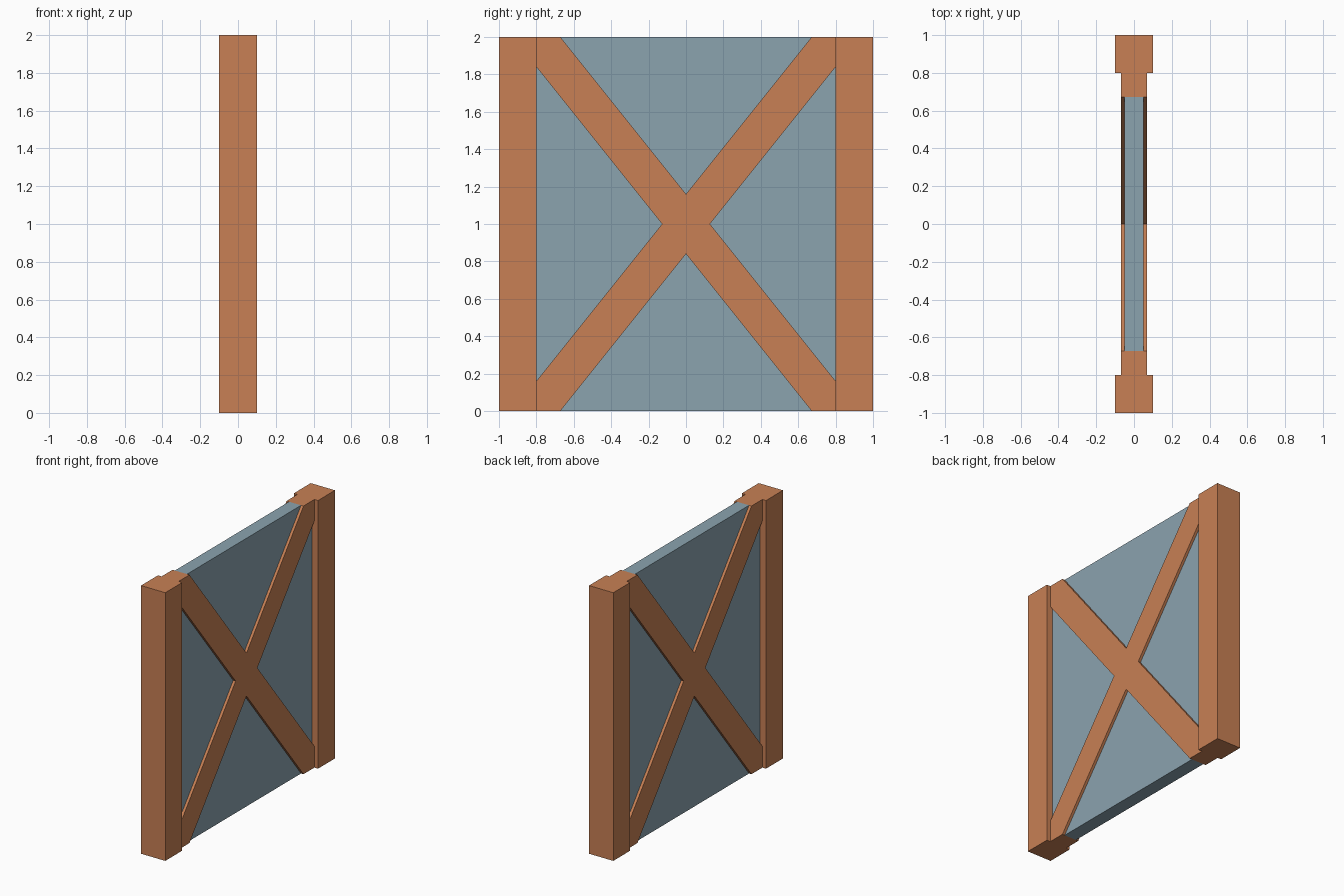
import bpy, bmesh

if "Cube" in bpy.data.objects:
    bpy.data.objects.remove(bpy.data.objects["Cube"])


def material(name, color):
    m = bpy.data.materials.new(name)
    m.diffuse_color = (*color, 1)
    m.use_nodes = True
    m.node_tree.nodes["Principled BSDF"].inputs["Base Color"].default_value = m.diffuse_color
    return m


wood = material("wood", (0.58, 0.216, 0.089))
pane = material("pane", (0.258, 0.366, 0.429))


def extrude_x(name, profile, half, mat):
    """Solid from a (y, z) outline, running from x = -half to x = half."""
    bm = bmesh.new()
    face = bm.faces.new([bm.verts.new((-half, y, z)) for y, z in profile])
    ext = bmesh.ops.extrude_face_region(bm, geom=[face], use_keep_orig=True)
    verts = [g for g in ext["geom"] if isinstance(g, bmesh.types.BMVert)]
    bmesh.ops.translate(bm, verts=verts, vec=(2 * half, 0, 0))
    bmesh.ops.recalc_face_normals(bm, faces=bm.faces)
    mesh = bpy.data.meshes.new(name)
    bm.to_mesh(mesh)
    bm.free()
    mesh.materials.append(mat)
    obj = bpy.data.objects.new(name, mesh)
    bpy.context.collection.objects.link(obj)
    return obj


def mirrored(quarter):
    """Complete an upper-right outline about the centre (y = 0, z = 1)."""
    pts = []
    for sy, sz in ((1, 1), (-1, 1), (-1, -1), (1, -1)):
        part = quarter if sy * sz > 0 else quarter[::-1]
        for y, z in part:
            p = (sy * y, 1 + sz * z)
            if p not in pts:
                pts.append(p)
    return pts


# Upright posts at both ends
for name, y0, y1 in (("front_post", -1, -0.8), ("back_post", 0.8, 1)):
    extrude_x(name, [(y0, 0), (y1, 0), (y1, 2), (y0, 2)], 0.1, wood)

# X-shaped brace in one piece, trimmed to the opening
extrude_x("cross_brace", mirrored([(0.128, 0), (0.8, 0.84), (0.8, 1),
                                   (0.672, 1), (0, 0.16)]), 0.07, wood)

# Thin infill panel, its corners tucked inside the brace
extrude_x("panel", mirrored([(0.8, 0.84), (0.672, 1)]), 0.05, pane)
